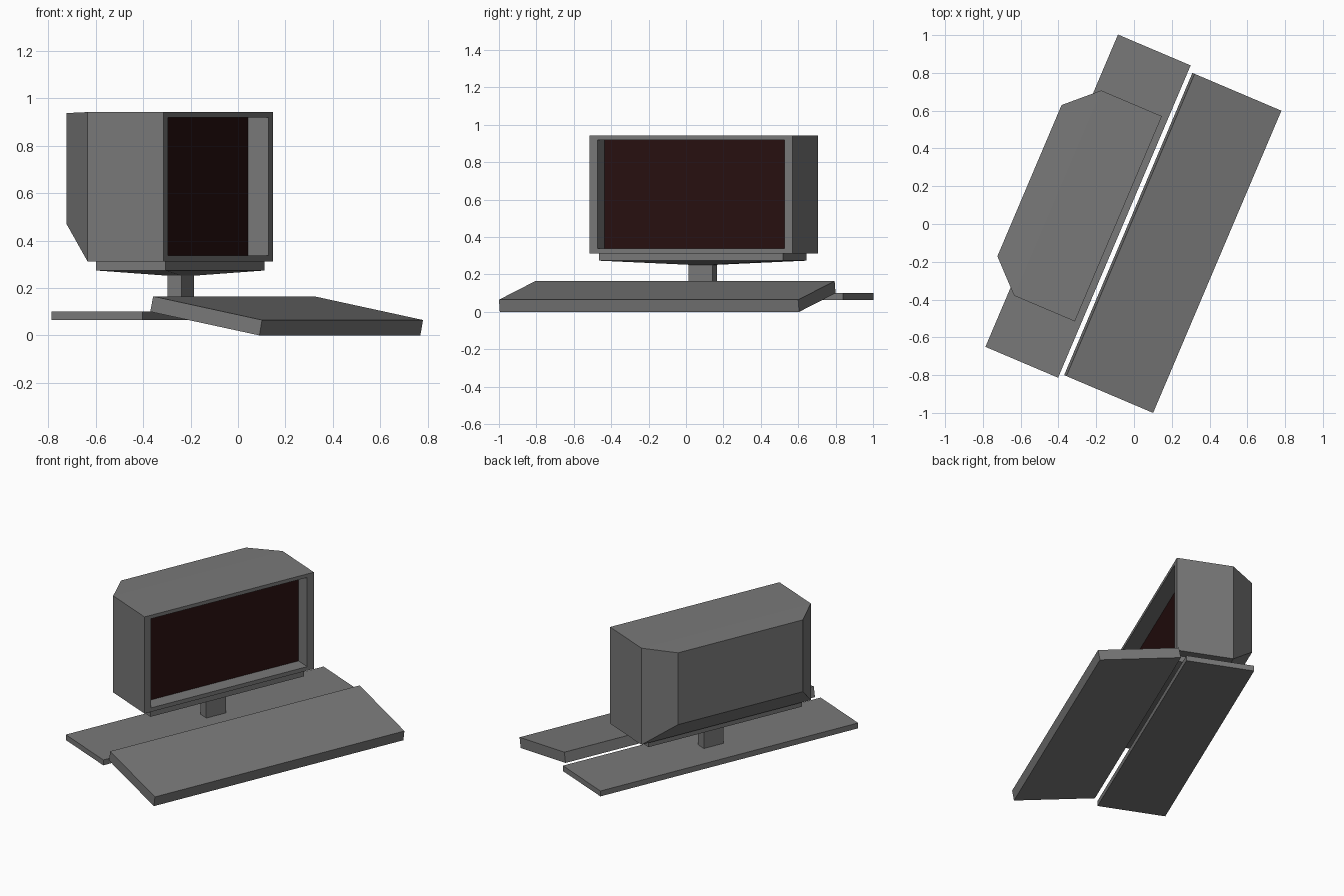
import bpy
import bmesh
from math import radians
from mathutils import Matrix

cube = bpy.data.objects.get("Cube")
if cube:
    bpy.data.objects.remove(cube, do_unlink=True)

# The whole desk set is turned about the vertical axis
TURN = Matrix.Rotation(radians(-23), 4, "Z")


def material(name, rgb):
    mat = bpy.data.materials.new(name)
    mat.use_nodes = True
    colour = (*rgb, 1)
    mat.diffuse_color = colour
    bsdf = next(n for n in mat.node_tree.nodes if n.type == "BSDF_PRINCIPLED")
    bsdf.inputs["Base Color"].default_value = colour
    return mat


grey = material("casing grey", (0.19, 0.19, 0.19))
dark_red = material("dark red screen", (0.021, 0.005, 0.005))


def upright(x, y0, y1, z0, z1):
    """Rectangle standing across the depth axis."""
    return [(x, y0, z0), (x, y1, z0), (x, y1, z1), (x, y0, z1)]


def level(z, x0, x1, y0, y1):
    """Rectangle lying flat at a height."""
    return [(x0, y0, z), (x1, y0, z), (x1, y1, z), (x0, y1, z)]


def loft(name, rings, first_cap=0):
    """Skin a row of four-point rings and cap both ends."""
    bm = bmesh.new()
    loops = [[bm.verts.new(p) for p in ring] for ring in rings]
    cap = bm.faces.new(loops[0])
    bm.faces.new(loops[-1])
    for a, b in zip(loops, loops[1:]):
        for i in range(4):
            j = (i + 1) % 4
            bm.faces.new((a[i], a[j], b[j], b[i]))
    cap.material_index = first_cap
    bmesh.ops.recalc_face_normals(bm, faces=bm.faces)
    bm.transform(TURN)
    mesh = bpy.data.meshes.new(name)
    bm.to_mesh(mesh)
    bm.free()
    mesh.materials.append(grey)
    mesh.materials.append(dark_red)
    obj = bpy.data.objects.new(name, mesh)
    bpy.context.collection.objects.link(obj)
    return obj


# Monitor: recessed screen, front rim, straight casing, tapered back
loft("monitor", [
    upright(-0.182, -0.55, 0.536, 0.338, 0.919),
    upright(-0.087, -0.55, 0.536, 0.338, 0.919),
    upright(-0.087, -0.597, 0.583, 0.312, 0.942),
    upright(-0.436, -0.597, 0.583, 0.312, 0.942),
    upright(-0.599, -0.44, 0.43, 0.47, 0.938),
], first_cap=1)

# Plate under the monitor, with a shallow taper down to the neck
loft("monitor_mount", [
    level(0.312, -0.417, -0.099, -0.548, 0.522),
    level(0.274, -0.417, -0.099, -0.548, 0.522),
    level(0.252, -0.29, -0.226, -0.08, 0.057),
])

loft("neck", [
    level(0.255, -0.29, -0.226, -0.08, 0.057),
    level(0.095, -0.29, -0.226, -0.08, 0.057),
])

loft("base", [
    level(0.10, -0.47, -0.052, -0.906, 0.89),
    level(0.065, -0.47, -0.052, -0.906, 0.89),
])

# Keyboard: sloping slab drawn as a side profile
profile = [(-0.028, 0.10), (0.472, 0), (0.484, 0.065), (-0.015, 0.165)]
loft("keyboard", [[(x, y, z) for x, z in profile] for y in (-0.881, 0.857)])
